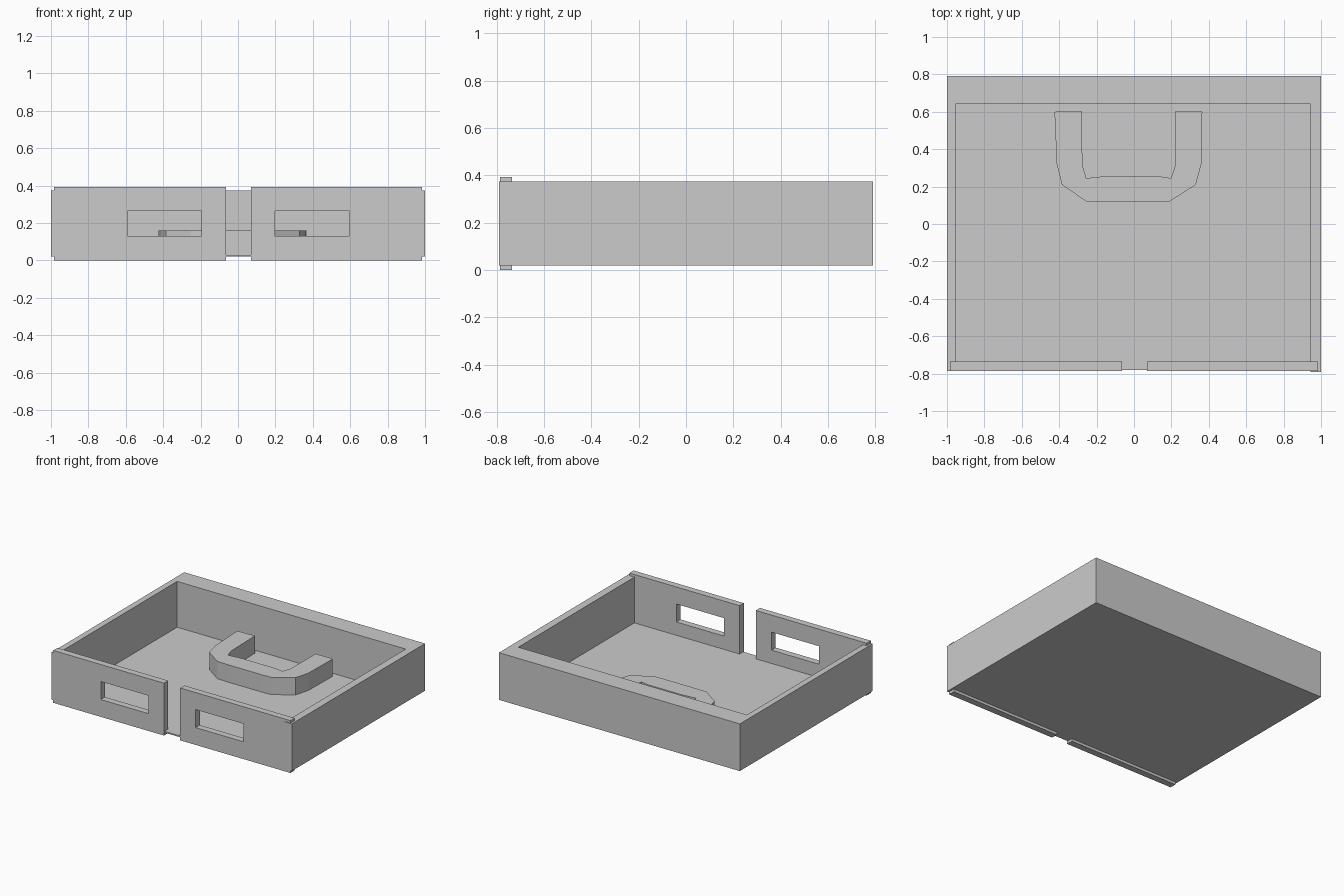
import bpy, bmesh
from mathutils import Vector

if "Cube" in bpy.data.objects:
    bpy.data.objects.remove(bpy.data.objects["Cube"])


def extrude_faces(name, points, faces, offset):
    """Make flat faces from points and extrude them into a closed solid."""
    bm = bmesh.new()
    verts = [bm.verts.new(p) for p in points]
    flat = [bm.faces.new([verts[i] for i in f]) for f in faces]
    result = bmesh.ops.extrude_face_region(bm, geom=flat, use_keep_orig=True)
    moved = [g for g in result["geom"] if isinstance(g, bmesh.types.BMVert)]
    bmesh.ops.translate(bm, verts=moved, vec=Vector(offset))
    bmesh.ops.recalc_face_normals(bm, faces=bm.faces)
    mesh = bpy.data.meshes.new(name)
    bm.to_mesh(mesh)
    bm.free()
    obj = bpy.data.objects.new(name, mesh)
    bpy.context.collection.objects.link(obj)
    return obj


def prism(name, outline, z0, z1):
    points = [(x, y, z0) for x, y in outline]
    return extrude_faces(name, points, [range(len(points))], (0, 0, z1 - z0))


def rect(x0, x1, z0, z1, y):
    return [(x0, y, z0), (x1, y, z0), (x1, y, z1), (x0, y, z1)]


def window_panel(name, outer, window, y0, y1):
    points = rect(*outer, y0) + rect(*window, y0)
    faces = [(i, (i + 1) % 4, (i + 1) % 4 + 4, i + 4) for i in range(4)]
    return extrude_faces(name, points, faces, (0, y1 - y0, 0))


# Floor slab
prism("floor", [(-0.98, -0.78), (0.98, -0.78), (0.98, 0.76), (-0.98, 0.76)], 0.02, 0.03)

# Side walls and thick back wall in one piece
prism("side_and_back_walls", [
    (-1, -0.785), (-0.955, -0.785), (-0.955, 0.642), (0.943, 0.642),
    (0.943, -0.79), (1, -0.79), (1, 0.79), (-1, 0.79)], 0.02, 0.374)

# Front wall: two panels with windows and a doorway between them
window_panel("front_panel_left", (-0.985, -0.065, 0, 0.393),
             (-0.59, -0.195, 0.13, 0.265), -0.785, -0.735)
window_panel("front_panel_right", (0.07, 0.985, 0, 0.393),
             (0.198, 0.595, 0.13, 0.265), -0.785, -0.735)

# U-shaped counter, open towards the back wall
prism("counter", [
    (-0.425, 0.60), (-0.413, 0.32), (-0.385, 0.21), (-0.255, 0.12),
    (-0.15, 0.117), (0.12, 0.117), (0.19, 0.12), (0.33, 0.21),
    (0.36, 0.32), (0.365, 0.60), (0.352, 0.605), (0.222, 0.605),
    (0.22, 0.31), (0.197, 0.245), (0.13, 0.256), (-0.15, 0.256),
    (-0.255, 0.245), (-0.275, 0.31), (-0.282, 0.605)], 0.025, 0.16)
